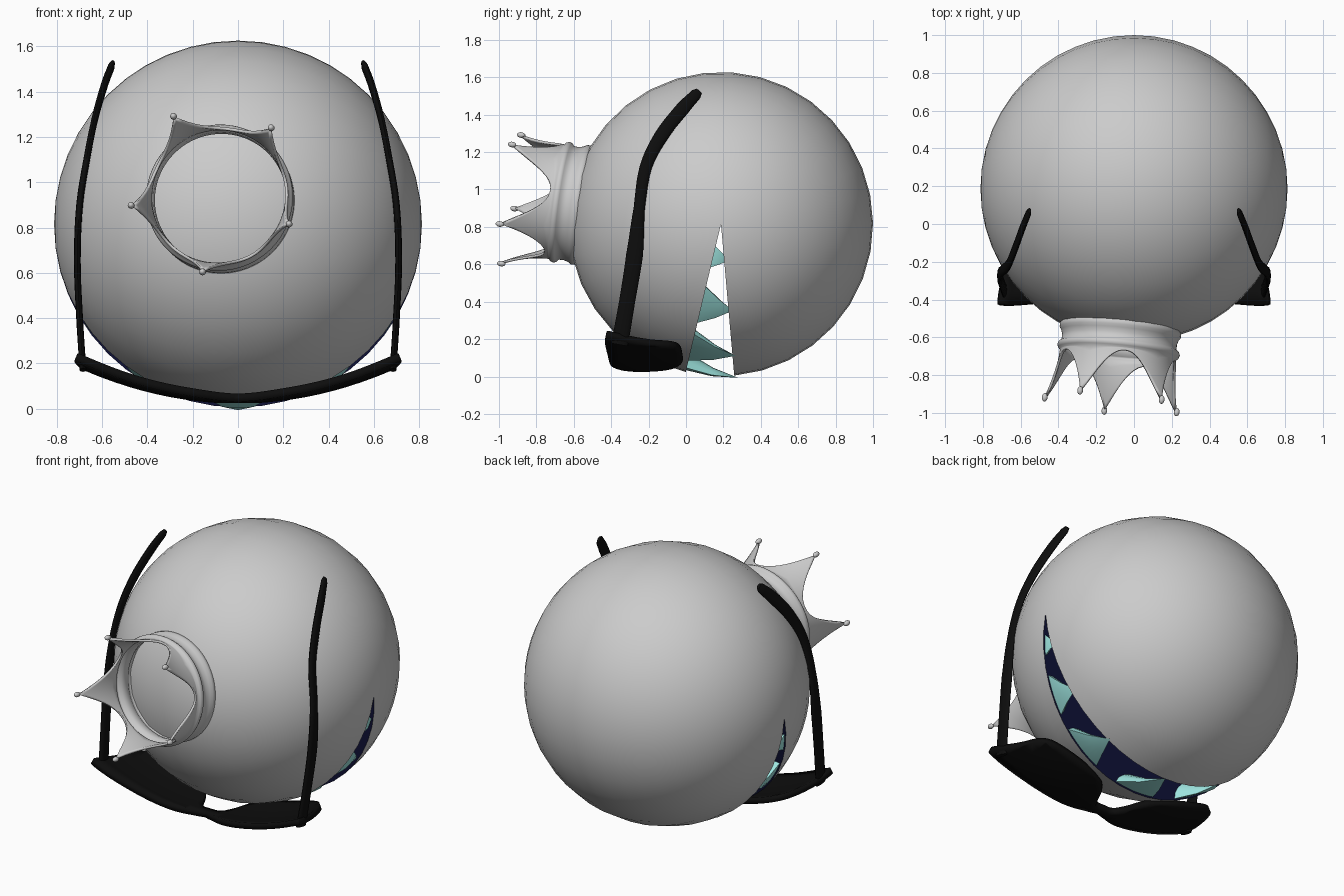
import bpy, bmesh, math
from math import sin, cos, pi, radians
from mathutils import Vector, Matrix

if "Cube" in bpy.data.objects:
    bpy.data.objects.remove(bpy.data.objects["Cube"])

C, R = Vector((0, 0.187, 0.815)), 0.813       # head centre and radius
UP, LOW = radians(13.4), radians(5)           # jaw plane angles


def material(name, rgb):
    m = bpy.data.materials.new(name)
    m.diffuse_color = (*rgb, 1)
    m.use_nodes = True
    m.node_tree.nodes["Principled BSDF"].inputs["Base Color"].default_value = m.diffuse_color
    return m


NAVY = material("navy", (0.005, 0.006, 0.04))
CYAN = material("cyan", (0.35, 0.8, 0.76))
BLACK = material("black", (0.004, 0.004, 0.004))


def finish(name, bm, mat=None, angle=40):
    bmesh.ops.remove_doubles(bm, verts=bm.verts, dist=1e-5)
    bmesh.ops.recalc_face_normals(bm, faces=bm.faces)
    me = bpy.data.meshes.new(name)
    bm.to_mesh(me)
    bm.free()
    me.shade_smooth()
    me.set_sharp_from_angle(angle=radians(angle))
    if mat:
        me.materials.append(mat)
    ob = bpy.data.objects.new(name, me)
    bpy.context.collection.objects.link(ob)
    return ob


def mirror(ob):
    m = ob.modifiers.new("mirror", 'MIRROR')
    m.use_clip = True


def solidify(ob, thickness, offset):
    m = ob.modifiers.new("thickness", 'SOLIDIFY')
    m.thickness, m.offset = thickness, offset


def loft(bm, rows, closed=False):
    vs = [[bm.verts.new(p) for p in row] for row in rows]
    n = len(rows[0])
    for a, b in zip(vs, vs[1:]):
        for j in range(n if closed else n - 1):
            k = (j + 1) % n
            bm.faces.new((a[j], a[k], b[k], b[j]))
    return vs


def smooth_path(pts, steps=5):
    # Catmull-Rom through the points
    pts = [Vector(p) for p in pts]
    ext = [2 * pts[0] - pts[1]] + pts + [2 * pts[-1] - pts[-2]]
    out = []
    for p0, p1, p2, p3 in zip(ext, ext[1:], ext[2:], ext[3:]):
        for i in range(steps):
            t = i / steps
            out.append(0.5 * (2 * p1 + (p2 - p0) * t + (2 * p0 - 5 * p1 + 4 * p2 - p3) * t * t
                              + (3 * p1 - p0 - 3 * p2 + p3) * t ** 3))
    return out + [pts[-1]]


def meridian(a):
    d = Vector((0, sin(a), -cos(a)))
    return [C + R * (Vector((cos(u), 0, 0)) + sin(u) * d)
            for u in (pi * i / 24 for i in range(25))]


# Head: sphere swept round the x axis, leaving a mouth wedge open
bm = bmesh.new()
N = 32
loft(bm, [meridian(LOW + (2 * pi - UP - LOW) * i / N) for i in range(N + 1)])
finish("head", bm)

# Mouth interior: the two flat jaw faces
bm = bmesh.new()
for a in (LOW, -UP):
    bm.faces.new([bm.verts.new(p) for p in meridian(a)])
finish("mouth_interior", bm, NAVY)

# Teeth along the upper jaw rim: angle, half width, length
fwd = Vector((0, -sin(UP), -cos(UP)))
nrm = Vector((0, cos(UP), -sin(UP)))
for i, (deg, w, h) in enumerate([(0, .14, .28), (31, .14, .24), (56, .12, .17), (77, .06, .09)]):
    for s in ((1,) if deg == 0 else (1, -1)):
        t = radians(deg) * s
        rad = Vector((sin(t), 0, 0)) + cos(t) * fwd
        tan = nrm.cross(rad)
        # outer face follows the rim, inner face bulges inwards
        base = []
        for k in range(16):
            u = 2 * pi * k / 16
            a = t + w * cos(u) / R
            depth = R - 0.01 - (0.09 * w / .14 * sin(u) if sin(u) > 0 else 0)
            base.append(C + depth * (Vector((sin(a), 0, 0)) + cos(a) * fwd))
        tip = C + (R - 0.035) * rad + h * nrm
        bm = bmesh.new()
        vs = loft(bm, [base, [p.lerp(tip, .5) + (p - C).normalized() * .012 for p in base],
                       [tip] * 16], True)
        bm.faces.new(vs[0])
        bmesh.ops.dissolve_degenerate(bm, dist=1e-6, edges=bm.edges)
        finish(f"tooth_{i}_{'right' if s > 0 else 'left'}", bm, CYAN, 50)

# Sunglasses front: half outline with bridge, bent round the face
outline = [(0, -.325), (.07, -.35), (.2, -.395), (.45, -.415), (.68, -.43), (.715, -.39),
           (.67, -.2), (.62, -.07), (.52, -.025), (.33, -.025), (.17, -.08), (.1, -.2),
           (.06, -.26), (0, -.265)]
bm = bmesh.new()
bm.faces.new([bm.verts.new((p.x, p.y, 0)) for p in smooth_path([(*p, 0) for p in outline], 4)])
cuts = [((.06 * i, 0, 0), (1, 0, 0)) for i in range(1, 12)]
cuts += [((0, -.06 * i, 0), (0, 1, 0)) for i in range(1, 7)]
for co, no in cuts:
    bmesh.ops.bisect_plane(bm, geom=bm.verts[:] + bm.edges[:] + bm.faces[:],
                           plane_co=co, plane_no=no)
for v in bm.verts:
    v.co.x = max(v.co.x, 0)
    v.co.z = .04 + .32 * v.co.x ** 2 + .5 * (v.co.y + .2) ** 2
ob = finish("sunglasses_front", bm, BLACK)
mirror(ob)
solidify(ob, .036, 0)

# Sunglasses arms: x, y, z path with the width as a second list
path = smooth_path([(.685, -.355, .17), (.70, -.315, .4), (.71, -.275, .65), (.70, -.25, .9),
                    (.665, -.215, 1.12), (.63, -.13, 1.29), (.59, -.02, 1.43), (.56, .055, 1.51)])
width = [.09, .085, .09, .06, .065, .075, .075, .06]
bm = bmesh.new()
rows = []
for i, p in enumerate(path):
    t = path[min(i + 1, len(path) - 1)] - path[max(i - 1, 0)]
    side = Vector((0, t.z, -t.y)).normalized()
    k = min(i // 5, 6)
    w = width[k] + (width[k + 1] - width[k]) * (i / 5 - k)
    rows.append([p + side * (w / 2 * cos(u)) + Vector((.015 * sin(u), 0, 0))
                 for u in (2 * pi * j / 12 for j in range(12))])
end = [path[-1] + (q - path[-1]) * .6 + (path[-1] - path[-2]).normalized() * .025 for q in rows[-1]]
rows.append(end)
vs = loft(bm, rows, True)
bm.faces.new(vs[0])
bm.faces.new(vs[-1])
mirror(finish("sunglasses_arm", bm, BLACK, 60))

# Crown: ringed band with five flared points, on a tilted axis
ez = Vector((-.096, -1, .137)).normalized()
ex = (Vector((1, 0, 0)) - ez * ez.x).normalized()
ey = ez.cross(ex)


def crown_point(t, r, a):
    return C + ez * t + r * (cos(a) * ex + sin(a) * ey)


M, A0 = 100, radians(46.5)
angles = [A0 + 2 * pi * j / M for j in range(M)]
band = [(.73, .308), (.75, .322), (.77, .322), (.785, .312), (.81, .305), (.84, .306),
        (.85, .320), (.865, .326), (.88, .320), (.89, .309)]
rows = [[crown_point(t, r, a) for a in angles] for t, r in band]
for i in range(1, 9):
    row = []
    for j, a in enumerate(angles):
        f = abs((j % 20) - 10) / 10           # 1 at a tip, 0 in a valley
        h = (.015 + .235 * f ** 2.1) * i / 8
        row.append(crown_point(.89 + h, .309 + .9 * h * h + .03 * h, a))
    rows.append(row)
bm = bmesh.new()
loft(bm, rows, True)
solidify(finish("crown", bm, None, 60), .013, -1)

# Crown beads on the tips
rot = Matrix((ex, ey, ez)).transposed().to_4x4()
for k in range(5):
    bm = bmesh.new()
    bmesh.ops.create_uvsphere(bm, u_segments=16, v_segments=10, radius=.015)
    p = crown_point(1.145, .372, A0 + k * 2 * pi / 5)
    bm.transform(Matrix.Translation(p) @ rot @ Matrix.Diagonal((1, 1, 1.5, 1)))
    finish(f"crown_bead_{k + 1}", bm)
